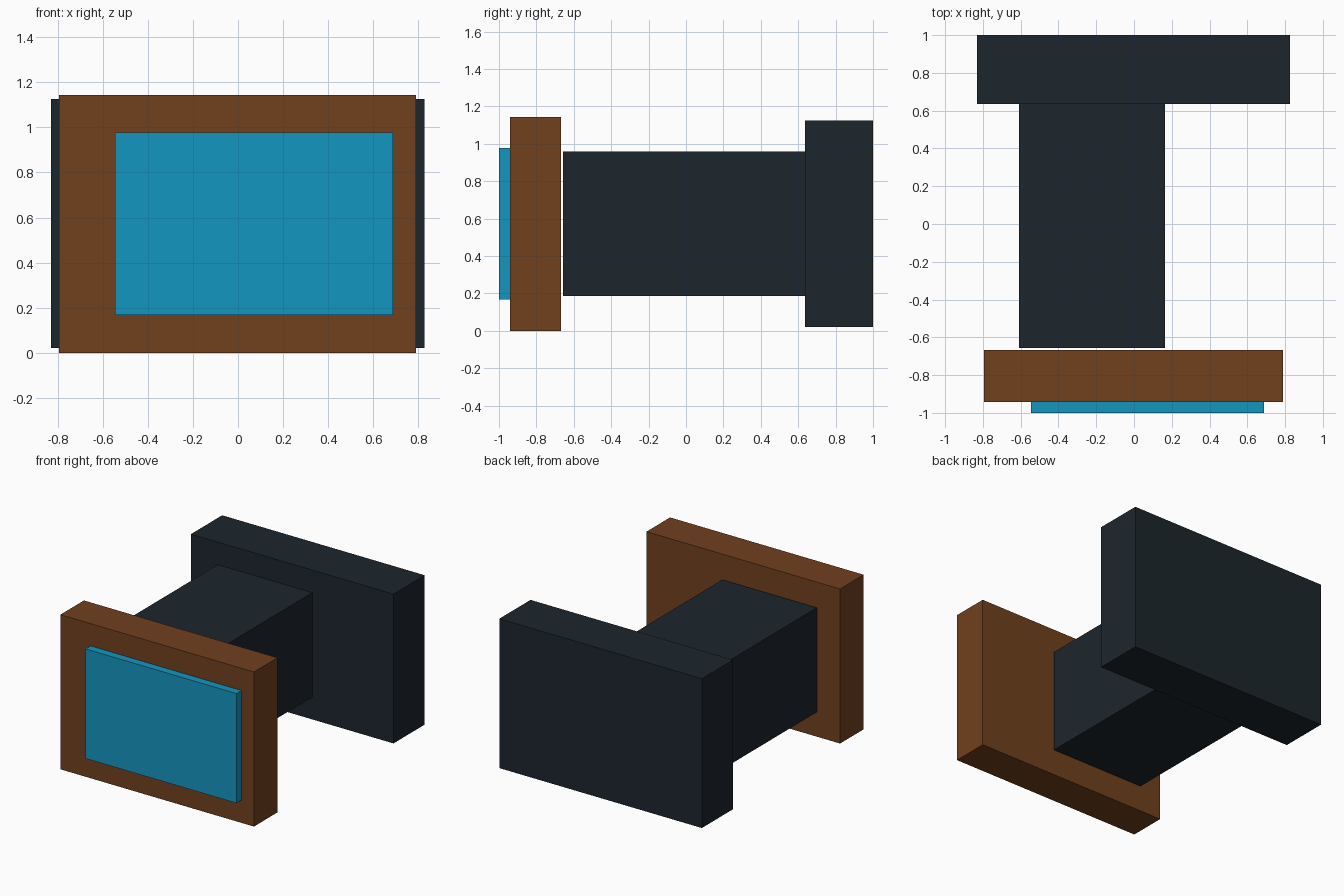
import bpy

if "Cube" in bpy.data.objects:
    bpy.data.objects.remove(bpy.data.objects["Cube"])


def material(name, rgb):
    mat = bpy.data.materials.new(name)
    mat.diffuse_color = (*rgb, 1.0)
    mat.use_nodes = True
    mat.node_tree.nodes["Principled BSDF"].inputs["Base Color"].default_value = mat.diffuse_color
    return mat


def box(name, x, y, z, mat):
    """Box spanning the given (min, max) ranges."""
    spans = (x, y, z)
    bpy.ops.mesh.primitive_cube_add(size=1, location=[(a + b) / 2 for a, b in spans])
    obj = bpy.context.object
    obj.name = name
    obj.scale = [b - a for a, b in spans]
    bpy.ops.object.transform_apply(location=False, rotation=False, scale=True)
    obj.data.materials.append(mat)
    return obj


brown = material("brown", (0.165, 0.052, 0.013))
blue = material("blue", (0.007, 0.305, 0.527))
dark = material("dark", (0.012, 0.019, 0.026))

# Front frame and the raised screen on it
box("front_frame", (-0.793, 0.79), (-0.942, -0.667), (0.0, 1.143), brown)
box("screen", (-0.546, 0.688), (-1.0, -0.942), (0.168, 0.978), blue)

# Off-centre body, with a narrow gap behind the frame
box("body", (-0.61, 0.163), (-0.657, 0.635), (0.187, 0.959), dark)

# Wide back plate
box("back_plate", (-0.83, 0.827), (0.635, 1.0), (0.022, 1.126), dark)
